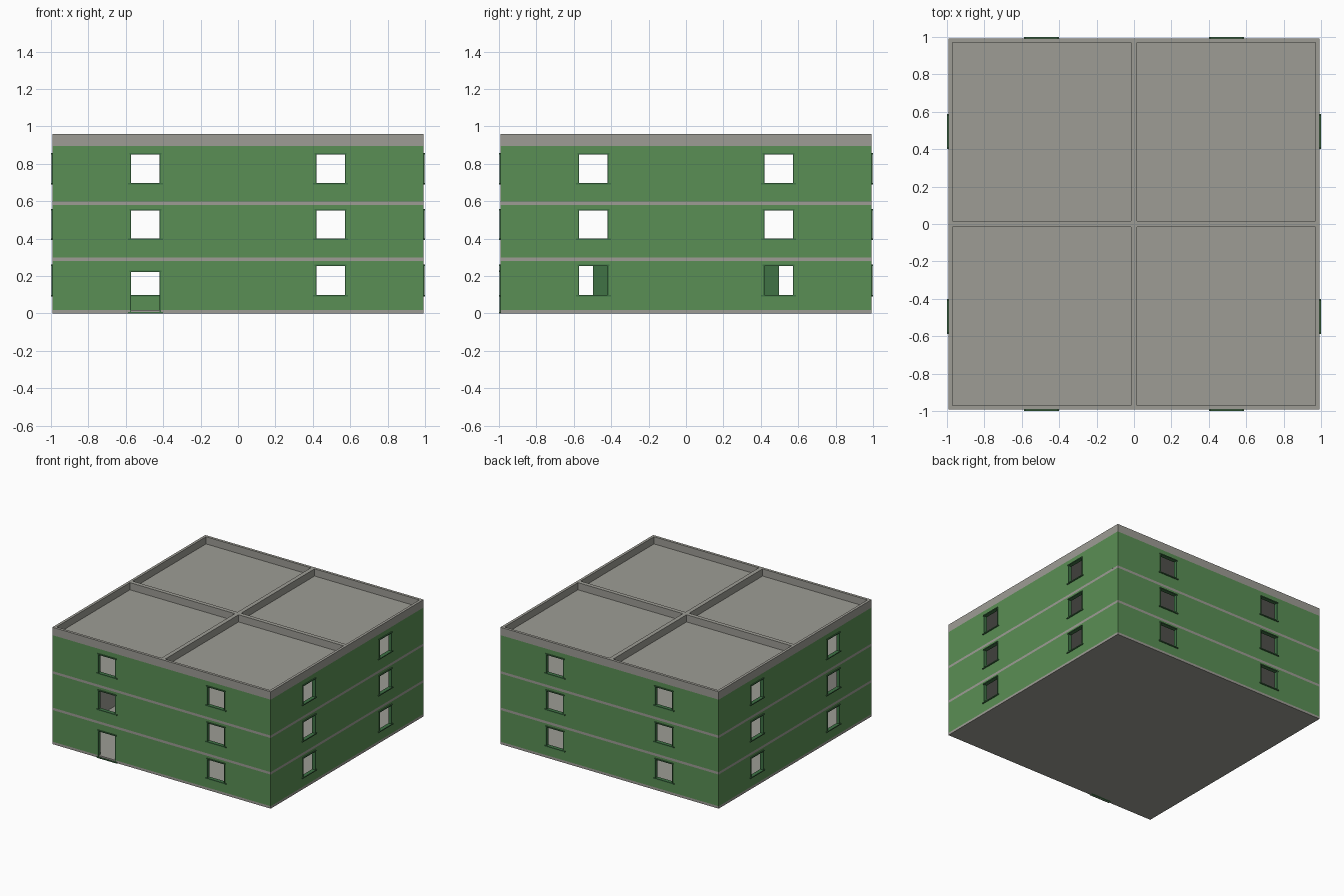
import bpy, bmesh
from math import pi
from mathutils import Matrix, Vector

if "Cube" in bpy.data.objects:
    bpy.data.objects.remove(bpy.data.objects["Cube"])

B, T = 0.992, 0.022          # half width of the body, wall thickness
C, HW, DOOR_TOP = 0.495, 0.077, 0.222
FLOORS = [(0.02, 0.28, 0.095, 0.255), (0.30, 0.58, 0.395, 0.553), (0.60, 0.895, 0.693, 0.85)]


def material(name, col):
    m = bpy.data.materials.new(name)
    m.diffuse_color = (*col, 1)
    m.use_nodes = True
    m.node_tree.nodes["Principled BSDF"].inputs["Base Color"].default_value = m.diffuse_color
    return m


GREEN = material("wall_green", (0.102, 0.275, 0.09))
DARK = material("trim_green", (0.05, 0.17, 0.06))
GREY = material("concrete", (0.34, 0.335, 0.30))


def finish(name, bm, mats):
    me = bpy.data.meshes.new(name)
    bmesh.ops.recalc_face_normals(bm, faces=bm.faces)
    bm.to_mesh(me)
    bm.free()
    for m in mats:
        me.materials.append(m)
    ob = bpy.data.objects.new(name, me)
    bpy.context.collection.objects.link(ob)
    return ob


def add_box(bm, lo, hi):
    lo, hi = Vector(lo), Vector(hi)
    s = hi - lo
    bmesh.ops.create_cube(bm, size=1, matrix=Matrix.Translation((lo + hi) / 2) @ Matrix.Diagonal((*s, 1)))


def solid_sheet(xs, ys, solid, thick):
    """Grid sheet in XY with cells left out, extruded up by thick."""
    bm = bmesh.new()
    v = {}
    for i in range(len(xs) - 1):
        for j in range(len(ys) - 1):
            if solid((xs[i] + xs[i + 1]) / 2, (ys[j] + ys[j + 1]) / 2):
                ring = [(i, j), (i + 1, j), (i + 1, j + 1), (i, j + 1)]
                for k in ring:
                    if k not in v:
                        v[k] = bm.verts.new((xs[k[0]], ys[k[1]], 0))
                bm.faces.new([v[k] for k in ring])
    ext = bmesh.ops.extrude_face_region(bm, geom=bm.faces[:], use_keep_orig=True)
    bmesh.ops.translate(bm, vec=(0, 0, thick),
                        verts=[e for e in ext["geom"] if isinstance(e, bmesh.types.BMVert)])
    return bm


# Walls and window trim: four sides, three storeys, pinwheel corners
for side, label in enumerate(["front", "right", "back", "left"]):
    rot = Matrix.Rotation(side * pi / 2, 4, 'Z')
    trim = bmesh.new()
    for level, (z0, z1, wb, wt) in enumerate(FLOORS):
        has_door = side == 0 and level == 0

        def solid(x, z):
            if abs(abs(x) - C) > HW:
                return True
            if has_door and x < 0:
                return z > DOOR_TOP
            return not wb < z < wt

        zs = [z0, wb, wt, z1]
        if has_door:
            zs.insert(2, DOOR_TOP)
        bm = solid_sheet([-B + T, -C - HW, -C + HW, C - HW, C + HW, B], zs, solid, T)
        # stand the sheet up on the front plane, then turn it to its side
        bmesh.ops.transform(bm, matrix=rot @ Matrix.Translation((0, -B + T, 0)) @ Matrix.Rotation(pi / 2, 4, 'X'),
                            verts=bm.verts)
        for f in bm.faces:
            c = f.calc_center_median()
            outside = max(abs(c.x), abs(c.y)) > B - 0.001
            f.material_index = 0 if outside or (side == 2 and level == 0) else 1
        finish(f"{label}_wall_{level + 1}", bm, [GREEN, GREY])

        # Sill, head and jambs round each opening
        for cx in (-C, C):
            door = has_door and cx < 0
            b, t = (0.003, DOOR_TOP) if door else (wb, wt)
            yo, yi, e = -1.0, -B + T + 0.002, 0.005
            add_box(trim, (cx - HW - 0.016, yo, b - 0.003), (cx + HW + 0.016, yi, b + 0.005))
            add_box(trim, (cx - HW - 0.008, yo, t - 0.001), (cx + HW + 0.008, yi, t + 0.007))
            for s in (-1, 1):
                x0, x1 = sorted((cx + s * (HW - 0.001), cx + s * (HW + e)))
                add_box(trim, (x0, yo + 0.003, b + 0.005), (x1, yi, t - 0.001))
    bmesh.ops.transform(trim, matrix=rot, verts=trim.verts)
    finish(f"{label}_opening_trim", trim, [DARK])

# Floor slabs; the first upper floor is open above the entrance room
for name, z, h, hole in [("ground_slab", 0, 0.02, False), ("second_floor_slab", 0.28, 0.02, True),
                         ("third_floor_slab", 0.58, 0.02, False), ("roof_slab", 0.895, 0.006, False)]:
    g = [-B, -B + T, -0.017, B]
    inner = lambda x, y: not (hole and -B + T < x < -0.017 and -B + T < y < -0.017)
    bm = solid_sheet(g, g, inner, h)
    bmesh.ops.translate(bm, vec=(0, 0, z), verts=bm.verts)
    finish(name, bm, [GREY])

# Parapet with crossing dividers around four roof bays
g = [-B, -B + T, -0.017, 0.017, B - T, B]
bay = lambda a: 0.017 < abs(a) < B - T
bm = solid_sheet(g, g, lambda x, y: not (bay(x) and bay(y)), 0.059)
bmesh.ops.translate(bm, vec=(0, 0, 0.901), verts=bm.verts)
finish("roof_parapet", bm, [GREY])

# Inner partition on the ground floor
bm = bmesh.new()
add_box(bm, (-0.012, -0.497, 0.0), (0.012, 0.497, 0.28))
finish("ground_partition", bm, [DARK])
